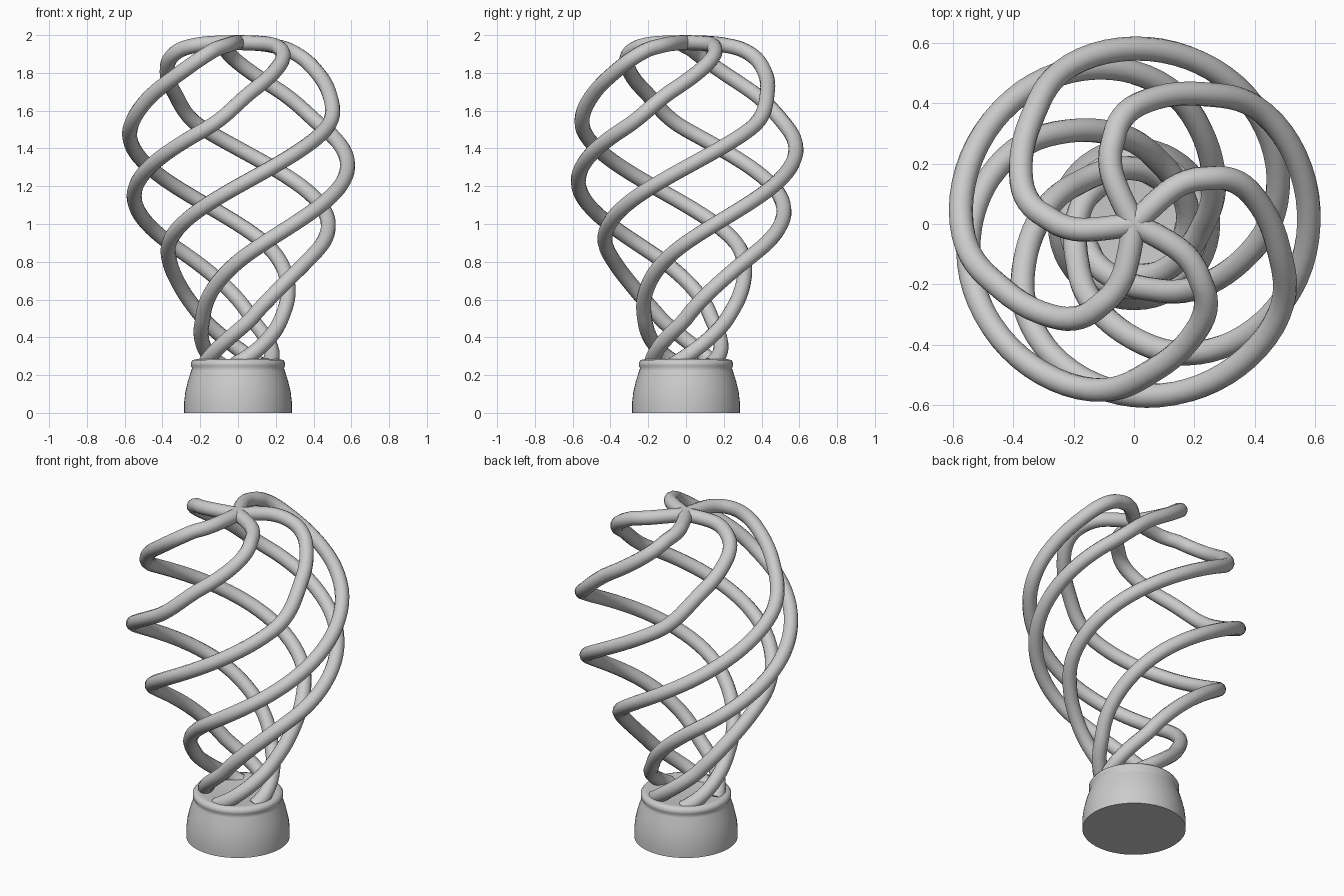
import bpy, math
from mathutils import Vector

if "Cube" in bpy.data.objects:
    bpy.data.objects.remove(bpy.data.objects["Cube"])

STRANDS = 5
TUBE = 0.04

# Radius / height profile of the bulb-shaped cage (tube centre line)
CAGE = [(0.175, 0.25), (0.18, 0.30), (0.195, 0.40), (0.23, 0.50), (0.275, 0.60),
        (0.322, 0.70), (0.38, 0.80), (0.45, 0.90), (0.503, 1.00), (0.542, 1.10),
        (0.568, 1.20), (0.58, 1.30), (0.582, 1.40), (0.572, 1.50), (0.542, 1.60),
        (0.487, 1.70), (0.425, 1.80), (0.372, 1.875), (0.30, 1.925), (0.20, 1.95),
        (0.10, 1.958), (0.0, 1.96)]

# Outline of the turned base
BASE = [(0.0, 0.0), (0.286, 0.0), (0.286, 0.05), (0.279, 0.11), (0.265, 0.17),
        (0.247, 0.225), (0.243, 0.238), (0.25, 0.25), (0.25, 0.265), (0.24, 0.28),
        (0.22, 0.284), (0.20, 0.28), (0.0, 0.275)]


def smooth_path(pts, steps):
    """Catmull-Rom resampling of a 2D profile."""
    p = [Vector(q) for q in pts]
    p = [2 * p[0] - p[1]] + p + [2 * p[-1] - p[-2]]
    out = []
    for a, b, c, d in zip(p, p[1:], p[2:], p[3:]):
        for k in range(steps):
            t = k / steps
            out.append(0.5 * (2 * b + (c - a) * t + (2 * a - 5 * b + 4 * c - d) * t * t
                              + (3 * b - a - 3 * c + d) * t ** 3))
    return out + [p[-2]]


def twist(z):
    """Strand angle in degrees: even twist, quicker at the foot, lagging near the top."""
    ang = 90 + 180 * (z - 1.4)
    ang -= 35 * (max(0.0, 0.5 - z) / 0.2) ** 1.5
    t = min(1.0, max(0.0, (z - 1.5) / 0.22))
    fade = min(1.0, max(0.0, (1.965 - z) / 0.035))
    return ang - 10 * t * t * (3 - 2 * t) * fade


def strand(index, path):
    curve = bpy.data.curves.new("cage_strand", 'CURVE')
    curve.dimensions = '3D'
    curve.bevel_depth = TUBE
    curve.bevel_resolution = 4
    curve.use_fill_caps = True
    sp = curve.splines.new('POLY')
    sp.points.add(len(path) - 1)
    for pt, (r, z) in zip(sp.points, path):
        a = math.radians(twist(z) + index * 360 / STRANDS)
        pt.co = (r * math.cos(a), r * math.sin(a), z, 1)
        # slight flare where the strand grows out of the base
        pt.radius = 1 + 0.25 * max(0.0, (0.34 - z) / 0.1) ** 2
    sp.use_smooth = True
    obj = bpy.data.objects.new(f"cage_strand_{index + 1}", curve)
    bpy.context.collection.objects.link(obj)
    bpy.ops.object.select_all(action='DESELECT')
    obj.select_set(True)
    bpy.context.view_layer.objects.active = obj
    bpy.ops.object.convert(target='MESH')
    bpy.ops.object.shade_smooth_by_angle(angle=math.radians(50))


# Twisted cage
path = smooth_path(CAGE, 4)
for i in range(STRANDS):
    strand(i, path)

# Base with rolled rim
N = 48
verts, faces = [], []
ring = BASE[1:-1]
for r, z in ring:
    for k in range(N):
        a = 2 * math.pi * k / N
        verts.append((r * math.cos(a), r * math.sin(a), z))
for j in range(len(ring) - 1):
    for k in range(N):
        n = (k + 1) % N
        faces.append((j * N + k, j * N + n, (j + 1) * N + n, (j + 1) * N + k))
faces.append(tuple(reversed(range(N))))
faces.append(tuple(range((len(ring) - 1) * N, len(ring) * N)))
mesh = bpy.data.meshes.new("base")
mesh.from_pydata(verts, [], faces)
base = bpy.data.objects.new("base", mesh)
bpy.context.collection.objects.link(base)
bpy.ops.object.select_all(action='DESELECT')
base.select_set(True)
bpy.context.view_layer.objects.active = base
bpy.ops.object.shade_smooth_by_angle(angle=math.radians(60))
